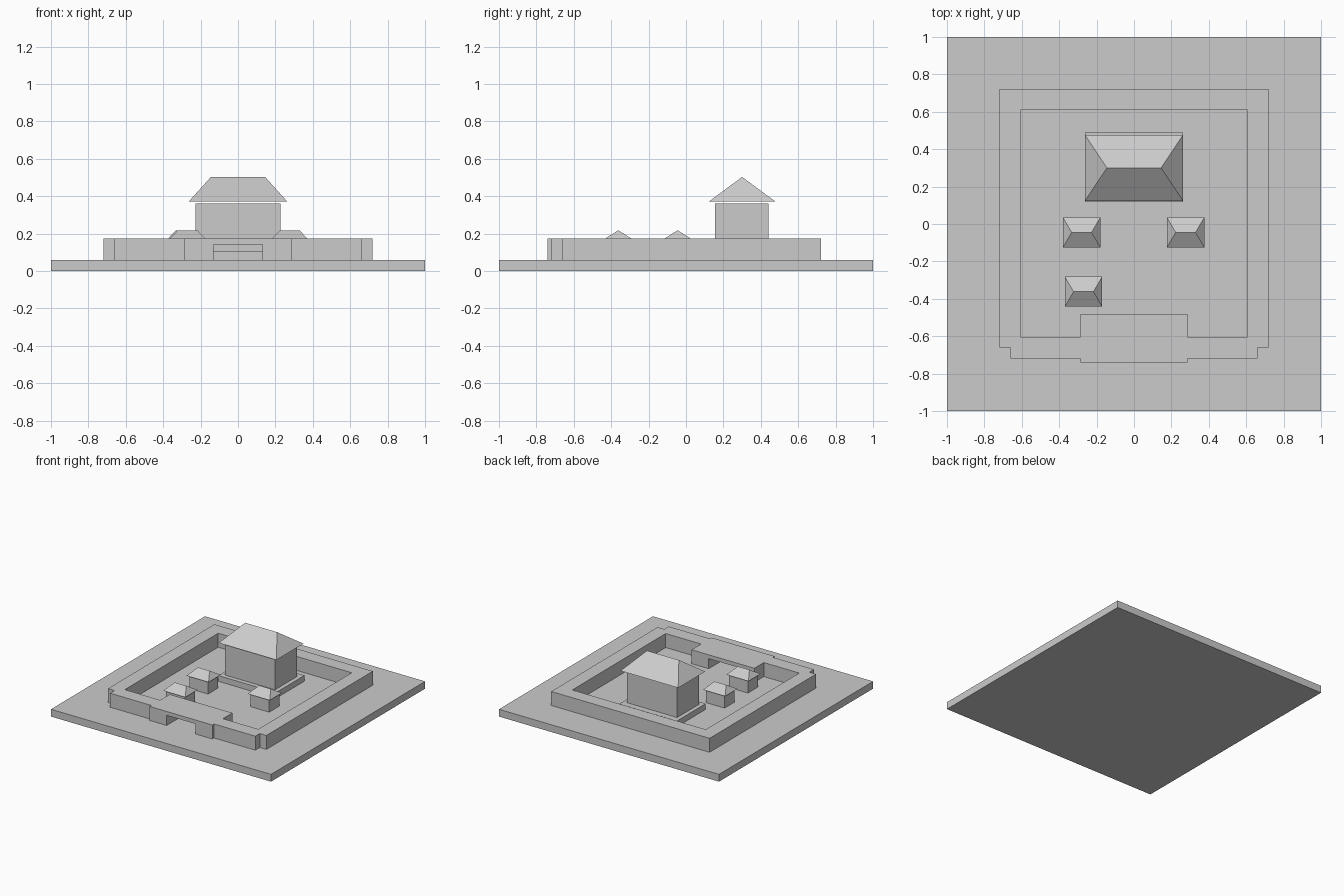
import bpy
import bmesh

cube = bpy.data.objects.get("Cube")
if cube:
    bpy.data.objects.remove(cube, do_unlink=True)

# Single stone colour
stone = bpy.data.materials.new("light_grey_stone")
stone.use_nodes = True
GREY = (0.6, 0.6, 0.6, 1.0)
stone.diffuse_color = GREY
stone.node_tree.nodes["Principled BSDF"].inputs["Base Color"].default_value = GREY


def add_object(name, bm):
    bmesh.ops.recalc_face_normals(bm, faces=bm.faces)
    mesh = bpy.data.meshes.new(name)
    bm.to_mesh(mesh)
    bm.free()
    mesh.materials.append(stone)
    obj = bpy.data.objects.new(name, mesh)
    bpy.context.collection.objects.link(obj)
    return obj


def prism(name, outline, z0, z1):
    """Extrude a flat outline from z0 up to z1."""
    bm = bmesh.new()
    face = bm.faces.new([bm.verts.new((x, y, z0)) for x, y in outline])
    top = bmesh.ops.extrude_face_region(bm, geom=[face])["geom"]
    verts = [v for v in top if isinstance(v, bmesh.types.BMVert)]
    bmesh.ops.translate(bm, verts=verts, vec=(0, 0, z1 - z0))
    return add_object(name, bm)


def box(name, cx, cy, hx, hy, z0, z1):
    corners = [(cx - hx, cy - hy), (cx + hx, cy - hy),
               (cx + hx, cy + hy), (cx - hx, cy + hy)]
    return prism(name, corners, z0, z1)


def hip_roof(name, cx, cy, hx, hy, ridge, z0, z1):
    """Four-sided roof with a ridge along x."""
    bm = bmesh.new()
    a, b, c, d = [bm.verts.new((cx + sx * hx, cy + sy * hy, z0))
                  for sx, sy in ((-1, -1), (1, -1), (1, 1), (-1, 1))]
    left, right = [bm.verts.new((cx + s * ridge, cy, z1)) for s in (-1, 1)]
    for loop in ((d, c, b, a), (a, b, right, left), (b, c, right),
                 (c, d, left, right), (d, a, left)):
        bm.faces.new(loop)
    return add_object(name, bm)


def mirrored(half):
    """Complete a right-hand outline with its mirror image."""
    return half + [(-x, y) for x, y in reversed(half)]


def cut(target, cutter):
    mod = target.modifiers.new("cut", 'BOOLEAN')
    mod.operation = 'DIFFERENCE'
    mod.solver = 'EXACT'
    mod.object = cutter
    cutter.hide_render = True
    bpy.context.view_layer.objects.active = target
    bpy.ops.object.modifier_apply(modifier=mod.name)
    bpy.data.objects.remove(cutter, do_unlink=True)


BASE, WALL = 0.06, 0.175

# Ground slab
box("ground_slab", 0, 0, 1, 1, 0, BASE)

# Perimeter wall with gatehouse, courtyard and gate passage
wall = prism("perimeter_wall", mirrored([
    (0.285, -0.74), (0.285, -0.718), (0.66, -0.718), (0.66, -0.66),
    (0.72, -0.66), (0.72, 0.722)]), BASE, WALL)
cut(wall, prism("courtyard_cutter", mirrored([
    (0.285, -0.48), (0.285, -0.603), (0.607, -0.603), (0.607, 0.61)]), 0, 0.3))
cut(wall, box("gate_cutter", 0, -0.61, 0.13, 0.2, 0, 0.143))

# Main hall on its platform
box("hall_platform", 0, 0.304, 0.262, 0.186, BASE, 0.107)
box("hall_body", 0, 0.298, 0.228, 0.143, 0.107, 0.36)
hip_roof("hall_roof", 0, 0.3, 0.262, 0.176, 0.145, 0.373, 0.503)

# Small courtyard houses
for name, x, y in (("left_house", 0.276, -0.045), ("right_house", -0.28, -0.045),
                   ("front_house", -0.27, -0.362)):
    box(name + "_body", x, y, 0.085, 0.065, BASE, 0.16)
    hip_roof(name + "_roof", x, y, 0.1, 0.08, 0.053, 0.167, 0.218)
